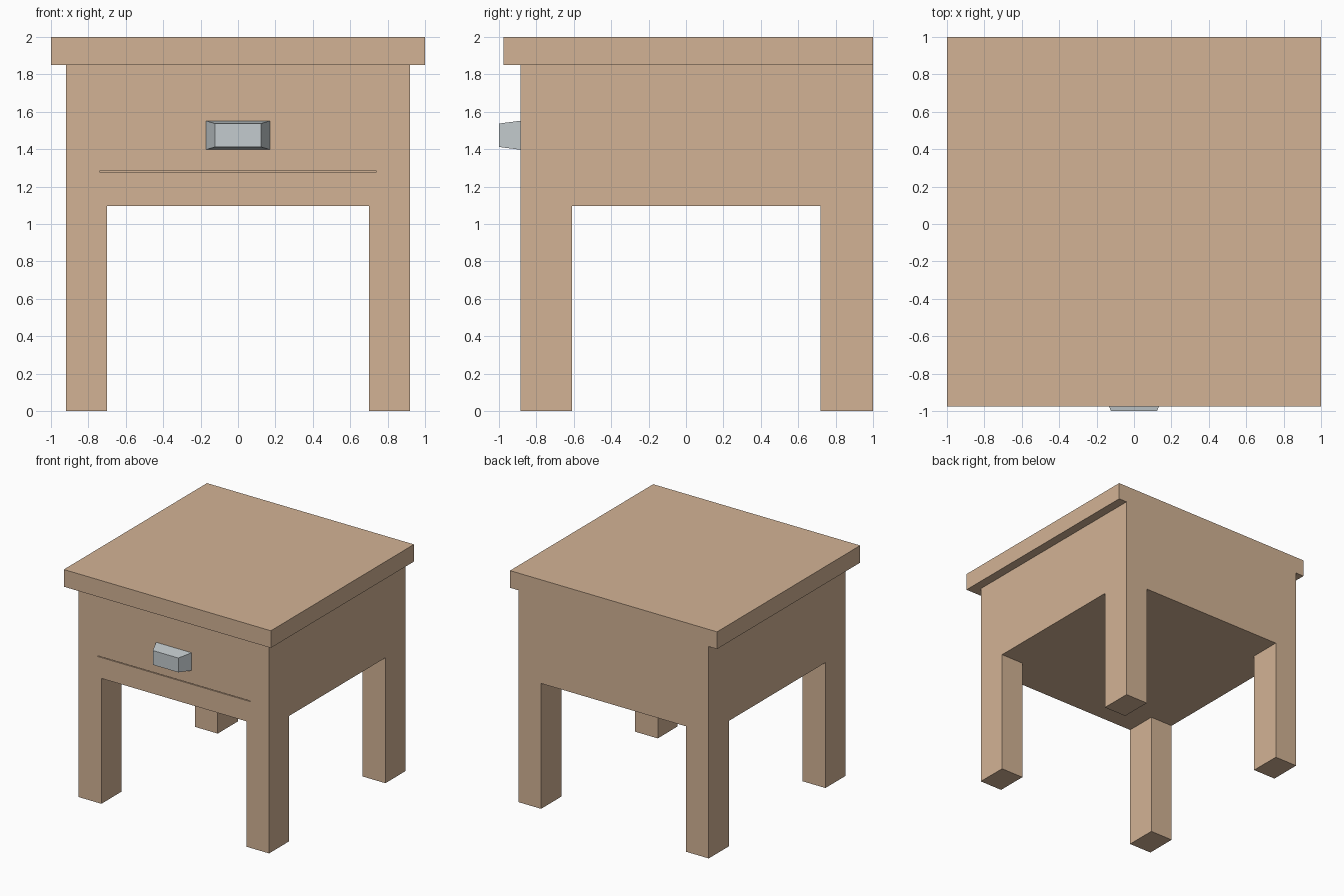
import bpy, bmesh

if "Cube" in bpy.data.objects:
    bpy.data.objects.remove(bpy.data.objects["Cube"])


def material(name, color):
    mat = bpy.data.materials.new(name)
    mat.diffuse_color = (*color, 1)
    mat.use_nodes = True
    mat.node_tree.nodes["Principled BSDF"].inputs["Base Color"].default_value = mat.diffuse_color
    return mat


wood = material("wood", (0.65, 0.45, 0.30))
metal = material("metal", (0.55, 0.60, 0.62))


def box(name, x, y, z, mat=None, front=None):
    """Box from (min, max) ranges; front = x and z ranges of a tapered -y face."""
    bm = bmesh.new()
    bmesh.ops.create_cube(bm, size=1)
    for v in bm.verts:
        i, j, k = (int(c > 0) for c in v.co)
        fx, fz = front if front and j == 0 else (x, z)
        v.co = (fx[i], y[j], fz[k])
    mesh = bpy.data.meshes.new(name)
    bm.to_mesh(mesh)
    bm.free()
    obj = bpy.data.objects.new(name, mesh)
    bpy.context.collection.objects.link(obj)
    if mat:
        mesh.materials.append(mat)
    return obj


def cut(target, cutter):
    cutter.hide_render = True
    cutter.display_type = 'WIRE'
    mod = target.modifiers.new(cutter.name, 'BOOLEAN')
    mod.operation = 'DIFFERENCE'
    mod.solver = 'EXACT'
    mod.object = cutter


# Table top, flush with the body at the back
box("table_top", (-1, 1), (-0.975, 1), (1.85, 2), wood)

# Body and legs in one piece: openings cut through both ways leave four legs
body = box("body_with_legs", (-0.92, 0.92), (-0.885, 1), (0, 1.85), wood)
cut(body, box("front_opening_cutter", (-0.70, 0.70), (-2, 2), (-1, 1.095)))
cut(body, box("side_opening_cutter", (-2, 2), (-0.61, 0.72), (-1, 1.095)))

# Thin gap below the drawer front
cut(body, box("drawer_gap_cutter", (-0.74, 0.74), (-1, -0.865), (1.277, 1.283)))

# Tapered drawer handle
box("drawer_handle", (-0.172, 0.172), (-1, -0.885), (1.397, 1.552), metal,
    front=((-0.123, 0.123), (1.412, 1.537)))
